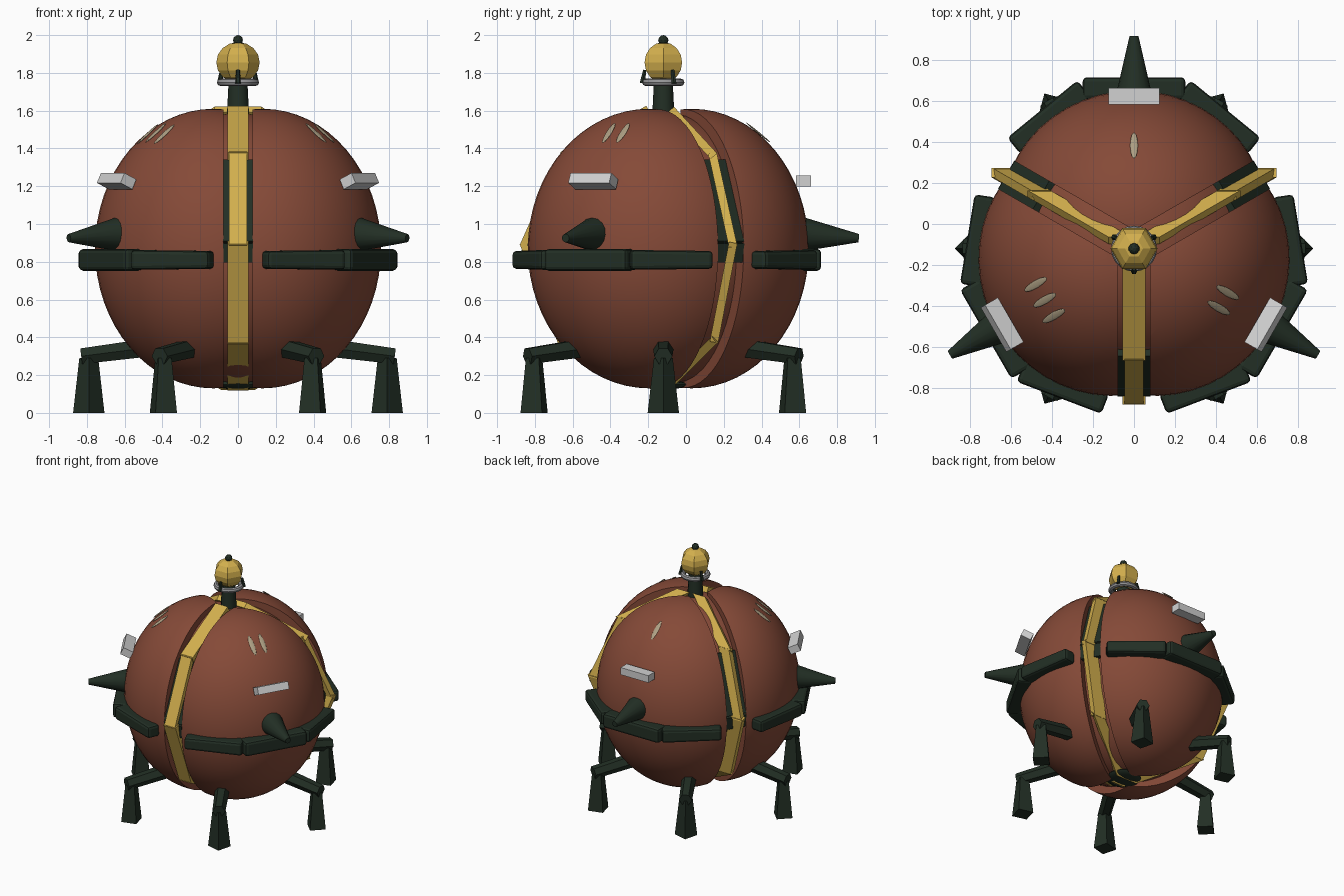
import bpy, bmesh
from math import radians, sin, cos, sqrt
from mathutils import Vector, Matrix

if "Cube" in bpy.data.objects:
    bpy.data.objects.remove(bpy.data.objects["Cube"], do_unlink=True)


def material(name, rgb):
    m = bpy.data.materials.new(name)
    m.use_nodes = True
    m.diffuse_color = (*rgb, 1)
    m.node_tree.nodes["Principled BSDF"].inputs["Base Color"].default_value = (*rgb, 1)
    return m


RED = material("rust red", (0.235, 0.068, 0.039))
GOLD = material("gold", (0.65, 0.43, 0.075))
GREEN = material("dark green", (0.016, 0.028, 0.018))
WHITE = material("light grey", (0.64, 0.64, 0.64))
STEEL = material("steel grey", (0.3, 0.3, 0.31))
BEIGE = material("beige", (0.42, 0.35, 0.23))

# Parts are modelled around the body axis: x points outward, y along the rim
LOBES = {"back": 90, "front_right": 210, "front_left": 330}
SEAMS = {"front": 270, "back_left": 30, "back_right": 150}
CENTRE_Z = 0.87
GAP = 0.078


def finish(name, bm, mat, azimuth=0, smooth=None, bevel=0):
    bmesh.ops.recalc_face_normals(bm, faces=bm.faces[:])
    me = bpy.data.meshes.new(name)
    bm.to_mesh(me)
    bm.free()
    me.materials.append(mat)
    if smooth:
        me.polygons.foreach_set("use_smooth", [True] * len(me.polygons))
        me.set_sharp_from_angle(angle=radians(smooth))
    ob = bpy.data.objects.new(name, me)
    bpy.context.collection.objects.link(ob)
    ob.matrix_world = Matrix.Translation((0, -0.12, 0)) @ Matrix.Rotation(radians(azimuth), 4, "Z")
    if bevel:
        mod = ob.modifiers.new("bevel", "BEVEL")
        mod.width, mod.segments = bevel, 2
    return ob


def add_beam(bm, p0, p1, width, thick, side, taper=1):
    """Box from p0 to p1; width runs along the side vector."""
    p0, p1 = Vector(p0), Vector(p1)
    s = Vector(side).normalized()
    n = (p1 - p0).cross(s).normalized()
    rings = []
    for p, k in ((p0, 1), (p1, taper)):
        rings.append([bm.verts.new(p + k * (s * a * width / 2 + n * b * thick / 2))
                      for a, b in ((-1, -1), (1, -1), (1, 1), (-1, 1))])
    a, b = rings
    bm.faces.new(a)
    bm.faces.new(b)
    for i in range(4):
        j = (i + 1) % 4
        bm.faces.new((a[i], a[j], b[j], b[i]))


def beam(name, p0, p1, width, thick, side, mat, azimuth, bevel=0, taper=1):
    bm = bmesh.new()
    add_beam(bm, p0, p1, width, thick, side, taper)
    return finish(name, bm, mat, azimuth, bevel=bevel)


def cone(name, p0, p1, r0, r1, sides, mat, azimuth=0, smooth=None):
    p0, p1 = Vector(p0), Vector(p1)
    d = p1 - p0
    bm = bmesh.new()
    rot = Vector((0, 0, 1)).rotation_difference(d).to_matrix().to_4x4()
    bmesh.ops.create_cone(bm, cap_ends=True, segments=sides, radius1=r0, radius2=r1,
                          depth=d.length, matrix=Matrix.Translation((p0 + p1) / 2) @ rot)
    return finish(name, bm, mat, azimuth, smooth)


def ellipsoid(centre, radii, u=48, v=32):
    bm = bmesh.new()
    mat = Matrix.Translation(centre) @ Matrix.Diagonal((*radii, 1))
    bmesh.ops.create_uvsphere(bm, u_segments=u, v_segments=v, radius=1, matrix=mat)
    return bm


# Body: inner core and three bulging lobes with a seam between each pair
finish("body_core", ellipsoid((0, 0, CENTRE_Z), (0.645, 0.645, 0.715)), RED, smooth=40)
OFFSET, RADII = 0.15, (0.62, 0.65, 0.74)
MARKS = {"back": (0,), "front_left": (-0.043, 0.043), "front_right": (-0.088, 0, 0.088)}
for lobe, az in LOBES.items():
    bm = ellipsoid((OFFSET, 0, CENTRE_Z), RADII)
    for sign in (-1, 1):
        n = Vector((sin(radians(60)), sign * cos(radians(60)), 0))
        bmesh.ops.bisect_plane(bm, geom=bm.verts[:] + bm.edges[:] + bm.faces[:],
                               plane_co=n * GAP, plane_no=n, clear_inner=True)
        bmesh.ops.holes_fill(bm, edges=bm.edges[:], sides=0)
    finish(lobe + "_body_lobe", bm, RED, az, smooth=35)

    # Belt of three straight pieces around the lobe
    beam(lobe + "_belt_middle", (0.78, -0.25, 0.81), (0.78, 0.25, 0.81), 0.115, 0.11,
         (0, 0, 1), GREEN, az, bevel=0.02)
    for s, tag in ((-1, "right"), (1, "left")):
        beam(f"{lobe}_belt_{tag}", (0.775, s * 0.24, 0.81), (0.5, s * 0.585, 0.81), 0.105, 0.115,
             (0, 0, 1), GREEN, az, bevel=0.02, taper=0.9)

    # Horn above the belt
    cone(lobe + "_horn", (0.74, 0, 0.945), (1.035, 0, 0.925), 0.09, 0.022, 16, GREEN, az, smooth=40)

    # Pale block above the horn
    tilt = radians(0 if lobe == "back" else 25)
    out = Vector((cos(tilt), 0, sin(tilt))) * 0.04
    mid = Vector((0.742, 0, 1.227))
    beam(lobe + "_block", mid - out, mid + out, 0.25, 0.058, (0, 1, 0), WHITE, az)

    # Scratch marks lying on the upper surface
    for i, v in enumerate(MARKS[lobe]):
        x, y = (0.5 - OFFSET) / RADII[0], v / RADII[1]
        h = sqrt(1 - x * x - y * y)
        normal = Vector((x / RADII[0], y / RADII[1], h / RADII[2])).normalized()
        along = Vector((normal.z, 0, -normal.x)).normalized()
        across = normal.cross(along)
        bm = ellipsoid((0, 0, 0.004), (0.083, 0.019, 0.0049), 12, 8)
        rot = Matrix((along, across, normal)).transposed().to_4x4()
        pos = Matrix.Translation((0.5, v, CENTRE_Z + h * RADII[2]))
        bmesh.ops.transform(bm, matrix=pos @ rot, verts=bm.verts[:])
        finish(f"{lobe}_scratch_{i + 1}", bm, BEIGE, az)

# Gold bands along the seams, all facing front or back, over dark recessed panels
BAND = [(0.09, 1.6), (0.525, 1.365), (0.735, 0.89), (0.54, 0.385), (0.05, 0.143)]
PANEL = [(0.5, 1.33), (0.695, 0.9), (0.68, 0.8)]
for seam, az in SEAMS.items():
    side = Matrix.Rotation(radians(-az), 3, "Z") @ Vector((1, 0, 0))
    bm = bmesh.new()
    for i, (a, b) in enumerate(zip(BAND, BAND[1:])):
        p, q = Vector((a[0], 0, a[1])), Vector((b[0], 0, b[1]))
        ext = (q - p).normalized() * 0.012
        add_beam(bm, p - ext, q + ext, 0.095 if i == 1 else 0.11, 0.045, side)
    finish(seam + "_band", bm, GOLD, az)
    bm = bmesh.new()
    for a, b in zip(PANEL, PANEL[1:]):
        add_beam(bm, (a[0], 0, a[1]), (b[0], 0, b[1]), 2 * GAP + 0.004, 0.05, (0, 1, 0))
    finish(seam + "_panel", bm, GREEN, az)

# Six legs: a sloping arm and a flared foot
for i in range(6):
    az = i * 60
    cone(f"leg_arm_{i + 1}", (0.48, 0, 0.345), (0.83, 0, 0.3), 0.055, 0.048, 6, GREEN, az)
    cone(f"leg_foot_{i + 1}", (0.79, 0, 0), (0.79, 0, 0.29), 0.083, 0.05, 4, GREEN, az)

# Cap underneath
finish("bottom_cap", ellipsoid((0, 0, 0.15), (0.13, 0.13, 0.026), 16, 8), GREEN, smooth=40)

# Neck, collar and faceted head
cone("neck", (0, 0, 1.55), (0, 0, 1.75), 0.06, 0.05, 12, GREEN, smooth=40)
bpy.ops.mesh.primitive_torus_add(major_segments=20, minor_segments=8, major_radius=0.092,
                                 minor_radius=0.02, location=(0, -0.12, 1.75))
collar = bpy.context.object
collar.name = "collar"
collar.data.materials.append(STEEL)
bpy.ops.object.shade_smooth_by_angle()
finish("head", ellipsoid((0, 0, 1.855), (0.115, 0.115, 0.108), 6, 8), GOLD, 30)
bm = bmesh.new()
bmesh.ops.create_icosphere(bm, subdivisions=2, radius=0.027, matrix=Matrix.Translation((0, 0, 1.973)))
finish("head_knob", bm, GREEN)
for seam, az in SEAMS.items():
    cone(seam + "_collar_claw", (0.112, 0, 1.745), (0.098, 0, 1.815), 0.015, 0.01, 6, GREEN, az)
